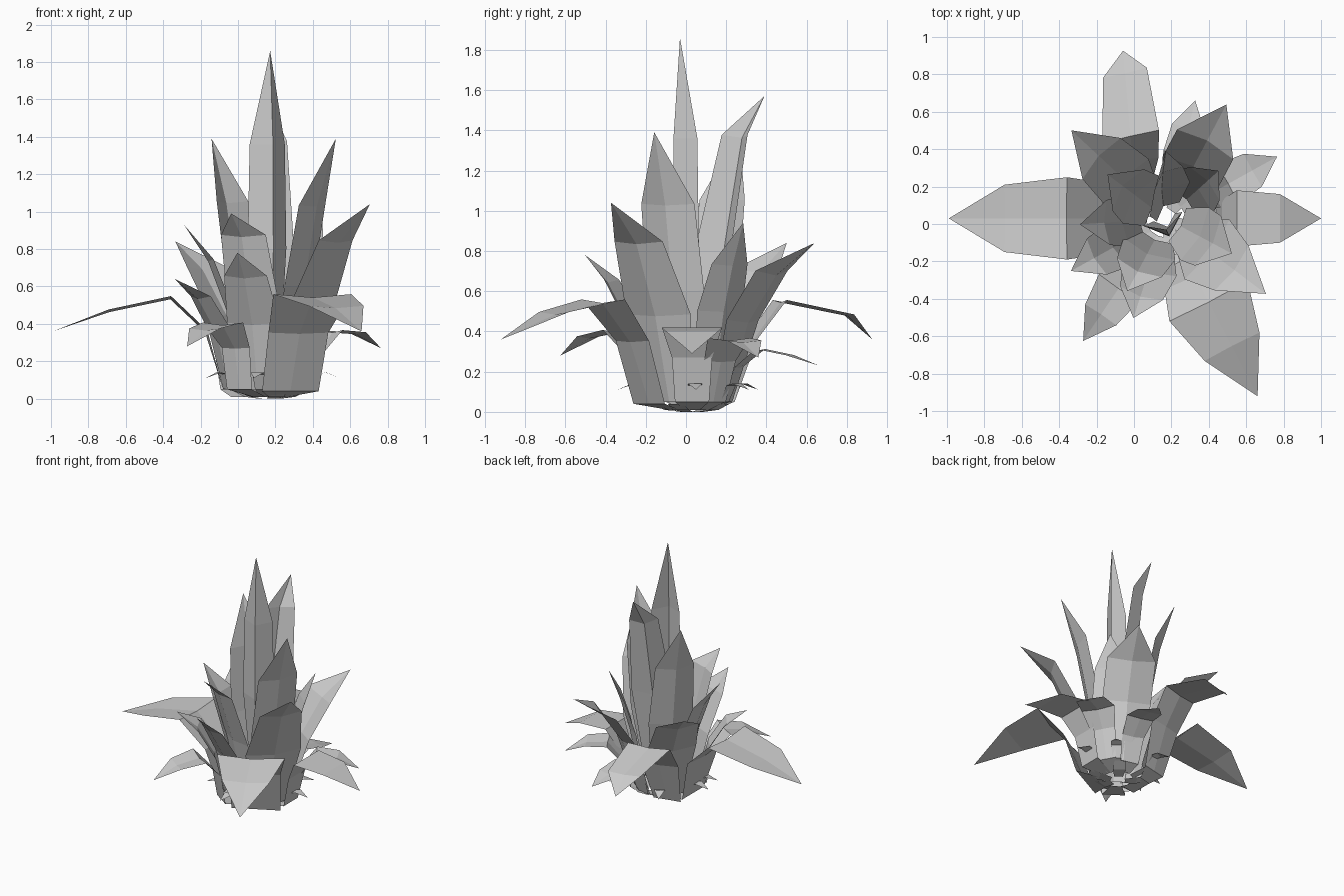
import bpy, bmesh
from math import radians, sin, cos
from mathutils import Vector

if "Cube" in bpy.data.objects:
    bpy.data.objects.remove(bpy.data.objects["Cube"])

CENTRE = Vector((0.17, 0.03, 0))


def leaf(name, angle, profile, keel=0.12, foot=None, twist=0, shift=0):
    """Leaf along (radius, height, half width) points; keel pushes the midrib outwards.
    foot is the half width of an extra strip running in under the plant, twist turns
    the blade about its own length and shift moves the root along x."""
    if foot:
        profile = [(.1, .01, foot)] + profile
    a, b = radians(angle), radians(angle + twist)
    out, up = Vector((cos(a), sin(a), 0)), Vector((0, 0, 1))
    face, side = Vector((cos(b), sin(b), 0)), Vector((-sin(b), cos(b), 0))
    bm = bmesh.new()
    rows = []
    for i, (r, z, w) in enumerate(profile):
        p = CENTRE + Vector((shift, 0, 0)) + out * r + up * z
        if w == 0:
            rows.append([bm.verts.new(p)])
            continue
        p0, p1 = profile[max(i - 1, 0)], profile[min(i + 1, len(profile) - 1)]
        t = Vector((p1[0] - p0[0], p1[1] - p0[1])).normalized()
        mid = (face * t.y - up * t.x) * (keel * w * 0.5)
        if foot and i < 2:
            mid *= 0
        rows.append([bm.verts.new(p - side * w - mid), bm.verts.new(p + mid),
                     bm.verts.new(p + side * w - mid)])
    for lo, hi in zip(rows, rows[1:]):
        for k in range(2):
            if len(hi) == 1:
                bm.faces.new((lo[k], lo[k + 1], hi[0]))
            else:
                bm.faces.new((lo[k], lo[k + 1], hi[k + 1], hi[k]))
    me = bpy.data.meshes.new(name)
    bm.to_mesh(me)
    bm.free()
    bpy.context.collection.objects.link(bpy.data.objects.new(name, me))


# Tall inner leaves, strongly folded
leaf("centre_leaf", -88, [(.02, .1, .06), (.05, .8, .11), (.05, 1.36, .1), (.06, 1.86, 0)], 0.9, twist=18)
leaf("inner_leaf_back", 90, [(.05, .1, .08), (.13, .8, .14), (.23, 1.37, .1), (.36, 1.57, 0)], 0.5, twist=40)
leaf("inner_leaf_right", -28, [(.08, .1, .1), (.19, .6, .16), (.27, 1.03, .15), (.4, 1.39, 0)], 0.2)
leaf("inner_leaf_left", 143, [(.08, .1, .1), (.19, .6, .16), (.27, 1.05, .14), (.39, 1.39, 0)], 0.3)

# Middle leaves, leaning outwards
leaf("middle_leaf_left", 184, [(.13, .06, .1), (.22, .48, .14), (.32, .74, .12), (.46, .93, 0)], 0.2)
leaf("middle_leaf_right", -37, [(.18, .05, .12), (.29, .48, .2), (.45, .84, .15), (.67, 1.04, 0)], 0.15)
leaf("middle_leaf_back_left", 137, [(.18, .05, .11), (.3, .45, .17), (.48, .7, .15), (.69, .84, 0)], 0.2)
leaf("middle_leaf_back", 62, [(.18, .05, .11), (.3, .45, .17), (.46, .69, .17), (.69, .84, 0)], 0.2)
leaf("middle_leaf_back_right", 42, [(.14, .06, .11), (.22, .5, .15), (.29, .73, .12), (.38, .94, 0)], 0.2)
leaf("middle_leaf_front", 252, [(.2, .05, .11), (.29, .4, .15), (.43, .65, .12), (.56, .78, 0)], 0.2)
leaf("middle_leaf_front_inner", 242, [(.12, .06, .1), (.2, .5, .15), (.31, .87, .13), (.44, .99, 0)], 0.2, twist=5)
leaf("middle_leaf_front_left", 209, [(.24, .05, .1), (.31, .35, .13), (.43, .54, .11), (.58, .64, 0)], 0.2)

# Large outer leaves, bent over and drooping
leaf("outer_leaf_left", 180, [(.25, .05, .13), (.34, .36, .19), (.53, .54, .22), (.86, .47, .18), (1.16, .36, 0)], .08, .06)
leaf("outer_leaf_front", -62.7, [(.24, .04, .17), (.34, .35, .18), (.5, .55, .235), (.77, .49, .165), (1.07, .36, 0)], .08, .06)
leaf("outer_leaf_back", 95, [(.19, .05, .1), (.3, .36, .14), (.44, .55, .155), (.78, .48, .12), (.9, .36, 0)], .08, .05, 8, -.15)

# Small outer leaves
leaf("low_leaf_right", 0, [(.25, .05, .085), (.3, .27, .1), (.38, .42, .15), (.61, .4, .13), (.83, .29, 0)], 0, .04)
leaf("low_leaf_back_right", 29, [(.22, .05, .07), (.29, .25, .09), (.38, .36, .12), (.53, .35, .1), (.68, .27, 0)], .12, .04)
leaf("low_leaf_back", 76, [(.18, .05, .07), (.24, .22, .08), (.35, .31, .1), (.5, .28, .09), (.65, .23, 0)], .05, .04)
leaf("low_leaf_front_left", 236, [(.29, .05, .08), (.33, .27, .09), (.45, .4, .13), (.62, .37, .1), (.79, .28, 0)], .12, .04)

# Tiny curled leaves round the base
for i, ang in enumerate((3, 48, 120, 180, 205, 257)):
    leaf(f"base_curl_{i}", ang, [(.22, .05, .03), (.26, .13, .035), (.3, .14, .035), (.38, .11, 0)], 0, .03)

# Narrow scales scattered under the base
for i, ang in enumerate((-25, 55, 150, 285)):
    leaf(f"base_scale_{i}", ang, [(.05, 0, .03), (.13, .01, .045), (.2, .04, .04)], 0)
